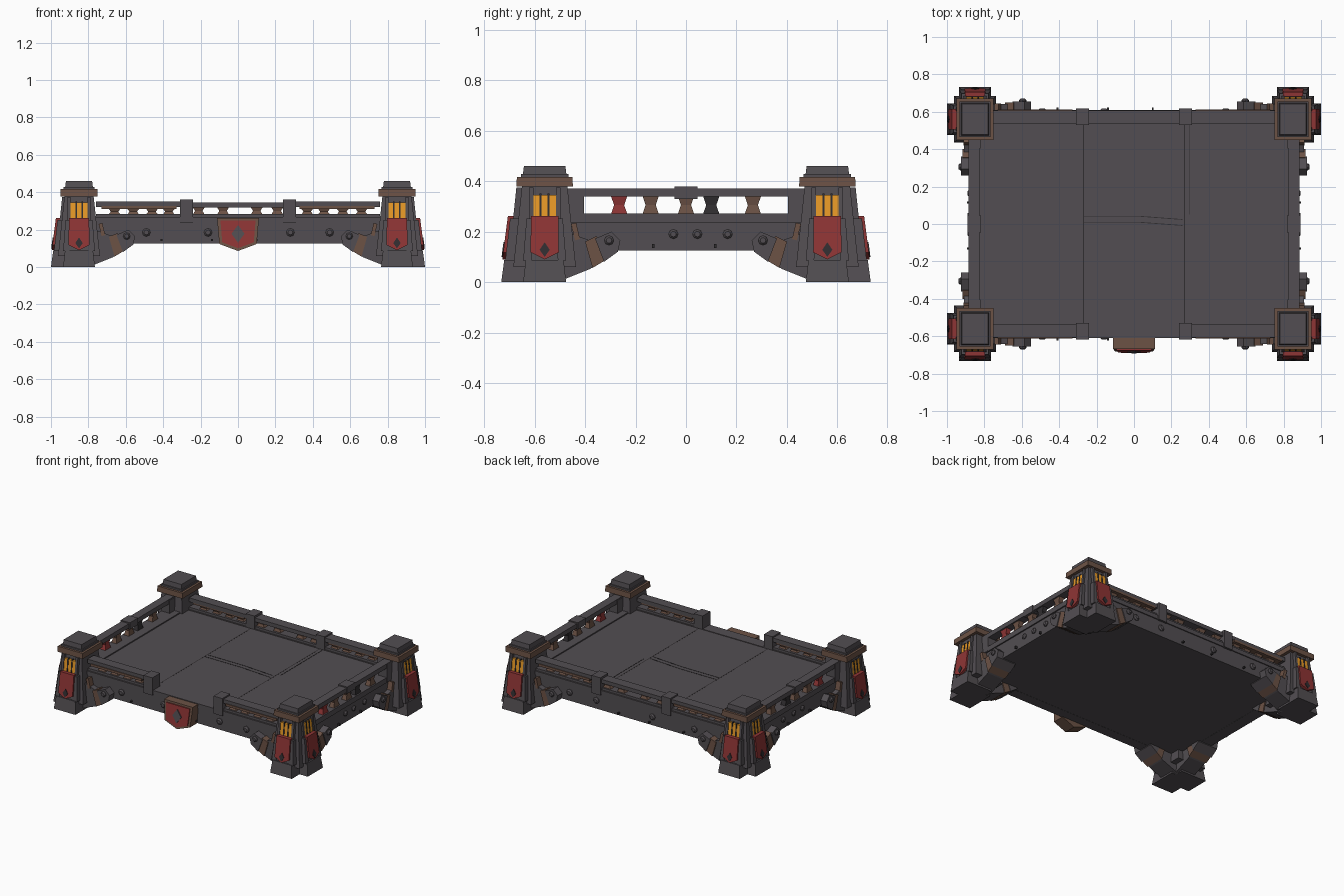
import bpy, bmesh, math

cube = bpy.data.objects.get("Cube")
if cube:
    bpy.data.objects.remove(cube, do_unlink=True)


def material(name, rgb):
    m = bpy.data.materials.new(name)
    m.use_nodes = True
    m.diffuse_color = (*rgb, 1)
    m.node_tree.nodes["Principled BSDF"].inputs["Base Color"].default_value = (*rgb, 1)
    return m


STONE = material("grey stone", (0.085, 0.076, 0.084))
DARK = material("dark iron", (0.03, 0.027, 0.03))
BROWN = material("brown metal", (0.15, 0.085, 0.06))
RED = material("red cloth", (0.27, 0.035, 0.035))
GLOW = material("orange glow", (0.8, 0.32, 0.02))


def plain(u, d, z):
    return (u, d, z)


def hull(name, mat, pts, frame=plain):
    """Convex solid around points given in a local frame."""
    bm = bmesh.new()
    for p in pts:
        bm.verts.new(frame(*p))
    res = bmesh.ops.convex_hull(bm, input=bm.verts)
    loose = [v for v in res["geom_interior"] if isinstance(v, bmesh.types.BMVert)]
    bmesh.ops.delete(bm, geom=loose, context="VERTS")
    bmesh.ops.dissolve_limit(bm, angle_limit=0.01, verts=bm.verts, edges=bm.edges)
    bmesh.ops.recalc_face_normals(bm, faces=bm.faces)
    mesh = bpy.data.meshes.new(name)
    bm.to_mesh(mesh)
    bm.free()
    mesh.materials.append(mat)
    obj = bpy.data.objects.new(name, mesh)
    bpy.context.collection.objects.link(obj)
    return obj


def rect(u0, u1, d0, d1, z):
    return [(u, d, z) for u in (u0, u1) for d in (d0, d1)]


def box(name, mat, u0, u1, d0, d1, z0, z1, frame=plain):
    return hull(name, mat, rect(u0, u1, d0, d1, z0) + rect(u0, u1, d0, d1, z1), frame)


def taper(name, mat, low, z0, high, z1, frame=plain):
    return hull(name, mat, rect(*low, z0) + rect(*high, z1), frame)


def plate(name, mat, outline, depth, thick, frame=plain):
    """Flat (u, z) outline extruded along d; depth may depend on z."""
    return hull(name, mat, [(u, depth(z) - t, z) for u, z in outline for t in (0, thick)], frame)


def stud(name, u, d, z, r, frame):
    ring = [(math.cos(i * math.tau / 8), math.sin(i * math.tau / 8)) for i in range(8)]
    hull(name, STONE, [(u + c * r * k, d + o, z + s * r * k)
                       for c, s in ring for k, o in ((1, -0.02), (1, 0.006), (0.6, 0.014))], frame)


CX, CY = 0.85, 0.56


def arm_frame(sx, sy, along_x):
    """Local frame on one outer face of a corner tower; u > 0 points away from the beam."""
    if along_x:
        return lambda u, d, z: (sx * (CX + d), sy * (CY + u), z)
    return lambda u, d, z: (sx * (CX + u), sy * (CY + d + 0.022), z)


def tower_arm(tag, f):
    taper("foot_" + tag, STONE, (-0.085, 0.085, -0.05, 0.15), 0, (-0.075, 0.075, -0.05, 0.138), 0.088, f)
    for s in (-1, 1):
        pier = sorted((s * 0.052, s * 0.085))
        top = sorted((s * 0.05, s * 0.072))
        taper("pier_" + tag, STONE, (*pier, -0.02, 0.134), 0.085, (*top, -0.02, 0.115), 0.252, f)
        jamb = sorted((s * 0.045, s * 0.062))
        taper("window_jamb_" + tag, STONE, (*jamb, 0, 0.103), 0.25, (*jamb, 0, 0.09), 0.375, f)
        taper("mullion_" + tag, DARK, (s * 0.016 - 0.004, s * 0.016 + 0.004, 0.05, 0.1), 0.262,
              (s * 0.016 - 0.004, s * 0.016 + 0.004, 0.05, 0.091), 0.35, f)
    taper("pier_core_" + tag, STONE, (-0.06, 0.06, -0.02, 0.128), 0.08, (-0.055, 0.055, -0.02, 0.105), 0.25, f)
    taper("window_" + tag, GLOW, (-0.045, 0.045, 0.04, 0.098), 0.25, (-0.045, 0.045, 0.04, 0.088), 0.345, f)
    lean = lambda z: 0.146 - 0.13 * (z - 0.09)
    plate("banner_" + tag, RED, [(-0.054, 0.262), (0.054, 0.262), (0.056, 0.118), (0, 0.09), (-0.056, 0.118)],
          lean, 0.025, f)
    plate("banner_diamond_" + tag, DARK, [(0, 0.158), (0.02, 0.128), (0, 0.1), (-0.02, 0.128)],
          lambda z: lean(z) + 0.004, 0.008, f)
    # Sloped brace that carries the beam
    flat = lambda d: (lambda z: d)
    plate("brace_" + tag, STONE, [(-0.05, 0), (-0.18, 0.052), (-0.21, 0.07), (-0.18, 0.165), (-0.08, 0.2)],
          flat(0.06), 0.13, f)
    plate("brace_sleeve_" + tag, BROWN, [(-0.19, 0.056), (-0.24, 0.086), (-0.205, 0.182), (-0.16, 0.16)],
          flat(0.068), 0.145, f)
    plate("brace_end_" + tag, STONE, [(-0.235, 0.08), (-0.29, 0.12), (-0.3, 0.165), (-0.265, 0.2), (-0.2, 0.172)],
          flat(0.074), 0.155, f)
    plate("brace_strap_" + tag, BROWN, [(-0.12, 0.165), (-0.14, 0.17), (-0.125, 0.235), (-0.105, 0.23)],
          flat(0.062), 0.04, f)
    stud("brace_stud_" + tag, -0.255, 0.074, 0.165, 0.019, f)


# Corner towers
for sx in (-1, 1):
    for sy in (-1, 1):
        tag = ("left" if sx > 0 else "right") + ("_back" if sy > 0 else "_front")
        corner = lambda u, d, z: (sx * (CX + u), sy * (CY + d), z)

        def tier(name, mat, a, z0, b, z1):
            taper(name + "_" + tag, mat, (-a, a, -a - 0.012, a + 0.012), z0, (-b, b, -b - 0.012, b + 0.012), z1, corner)

        tier("tower_body", STONE, 0.112, 0.06, 0.078, 0.38)
        tier("tower_band", BROWN, 0.1, 0.378, 0.098, 0.416)
        tier("tower_neck", STONE, 0.082, 0.416, 0.082, 0.428)
        tier("tower_cap", STONE, 0.074, 0.428, 0.07, 0.46)
        for along_x in (True, False):
            tower_arm(tag + ("_side" if along_x else "_end"), arm_frame(sx, sy, along_x))

# Deck in three panels with dark seams and cracks
box("deck_core", STONE, -0.86, 0.86, -0.59, 0.59, 0.126, 0.255)
for x0, x1 in ((-0.84, -0.274), (-0.268, 0.268), (0.274, 0.84)):
    box("deck_panel", STONE, x0, x1, -0.59, 0.59, 0.25, 0.264)
for x in (-0.271, 0.271):
    box("deck_seam", DARK, x - 0.003, x + 0.003, -0.53, 0.53, 0.25, 0.2645)
box("deck_joint", DARK, 0.294, 0.298, 0.05, 0.53, 0.26, 0.2655)
for y in (0.042, 0.01):
    box("deck_crack", DARK, -0.268, 0.02, y - 0.002, y + 0.002, 0.26, 0.2655)
    hull("deck_crack", DARK, [(x, y + dy + e, z) for x, dy in ((0.02, 0), (0.26, -0.018))
                              for e in (-0.002, 0.002) for z in (0.26, 0.2655)])


def side_frame(s, along_x):
    """Local frame of one side: u along it, d outward from the model centre."""
    if along_x:
        return lambda u, d, z: (u, s * d, z)
    return lambda u, d, z: (s * d, u, z)


def baluster(u, d, mat, z0, z1, f):
    w = 0.032
    mid = (z0 + z1) / 2
    taper("baluster_base", mat, (u - w, u + w, d - 0.02, d + 0.02), z0, (u - 0.02, u + 0.02, d - 0.014, d + 0.014), mid, f)
    taper("baluster_head", mat, (u - 0.02, u + 0.02, d - 0.014, d + 0.014), mid, (u - w, u + w, d - 0.02, d + 0.02), z1, f)


# Front and back: beam, posts and railings
for s, side in ((-1, "front"), (1, "back")):
    f = side_frame(s, True)
    box(side + "_beam", STONE, -0.76, 0.76, 0.53, 0.603, 0.125, 0.262, f)
    box(side + "_beam_lip", STONE, -0.76, 0.76, 0.53, 0.61, 0.238, 0.268, f)
    for u in (-0.49, -0.16, 0.28, 0.49):
        stud(side + "_beam_stud", u, 0.603, 0.185, 0.022, f)
    for u in (-0.41, -0.14, 0.1):
        box(side + "_nail", DARK, u - 0.005, u + 0.005, 0.6, 0.622, 0.14, 0.15, f)
    for k in (-1, 1):
        box(side + "_post", STONE, k * 0.275 - 0.034, k * 0.275 + 0.034, 0.53, 0.618, 0.235, 0.36, f)
        a, b = sorted((k * 0.3, k * 0.76))
        box(side + "_rail", STONE, a, b, 0.535, 0.606, 0.322, 0.35, f)
        box(side + "_rail_trim", BROWN, a + 0.03, b - 0.03, 0.54, 0.611, 0.31, 0.326, f)
        box(side + "_lower_rail", STONE, a, b, 0.535, 0.6, 0.262, 0.284, f)
        for u in (0.37, 0.46, 0.56, 0.66):
            baluster(k * u, 0.57, BROWN, 0.28, 0.312, f)

# Only the back has a middle railing section
back = side_frame(1, True)
box("back_middle_rail", STONE, -0.25, 0.25, 0.535, 0.606, 0.318, 0.345, back)
box("back_middle_lower_rail", STONE, -0.25, 0.25, 0.535, 0.6, 0.262, 0.284, back)
for u in (-0.21, -0.08, 0.1, 0.21):
    baluster(u, 0.57, BROWN, 0.28, 0.32, back)

# Left and right: beam and taller railing
for s, side in ((-1, "right"), (1, "left")):
    f = side_frame(s, False)
    box(side + "_beam", STONE, -0.48, 0.48, 0.79, 0.876, 0.125, 0.262, f)
    box(side + "_beam_lip", STONE, -0.46, 0.46, 0.775, 0.885, 0.236, 0.272, f)
    box(side + "_rail", STONE, -0.47, 0.47, 0.825, 0.885, 0.338, 0.37, f)
    box(side + "_rail_bracket", STONE, -0.045, 0.045, 0.818, 0.89, 0.33, 0.378, f)
    for k in (-1, 1):
        box(side + "_end_post", STONE, k * 0.435 - 0.03, k * 0.435 + 0.03, 0.82, 0.886, 0.24, 0.365, f)
    for u, mat in ((-0.265, RED), (-0.14, BROWN), (0, BROWN), (0.1, DARK), (0.265, BROWN)):
        baluster(u, 0.855, mat, 0.27, 0.34, f)
    for u in (-0.05, 0.045, 0.165):
        stud(side + "_beam_stud", u, 0.876, 0.19, 0.019, f)
    for u in (-0.13, 0.115):
        box(side + "_nail", DARK, u - 0.005, u + 0.005, 0.87, 0.892, 0.135, 0.15, f)

# Front shield with brown rim, red field and a plain diamond boss
front = side_frame(-1, True)


def shield(k):
    return [(u * k, 0.178 + z * k) for u, z in ((-0.112, 0.085), (0.112, 0.085), (0.1, -0.055), (0, -0.092), (-0.1, -0.055))]


tilt = lambda z: 0.685 - 0.1 * (z - 0.09)
plate("shield_rim", BROWN, shield(1), tilt, 0.085, front)
plate("shield_field", RED, shield(0.84), lambda z: tilt(z) + 0.007, 0.01, front)
plate("shield_boss", STONE, [(0, 0.225), (0.035, 0.178), (0, 0.13), (-0.035, 0.178)],
      lambda z: tilt(z) + 0.012, 0.008, front)
